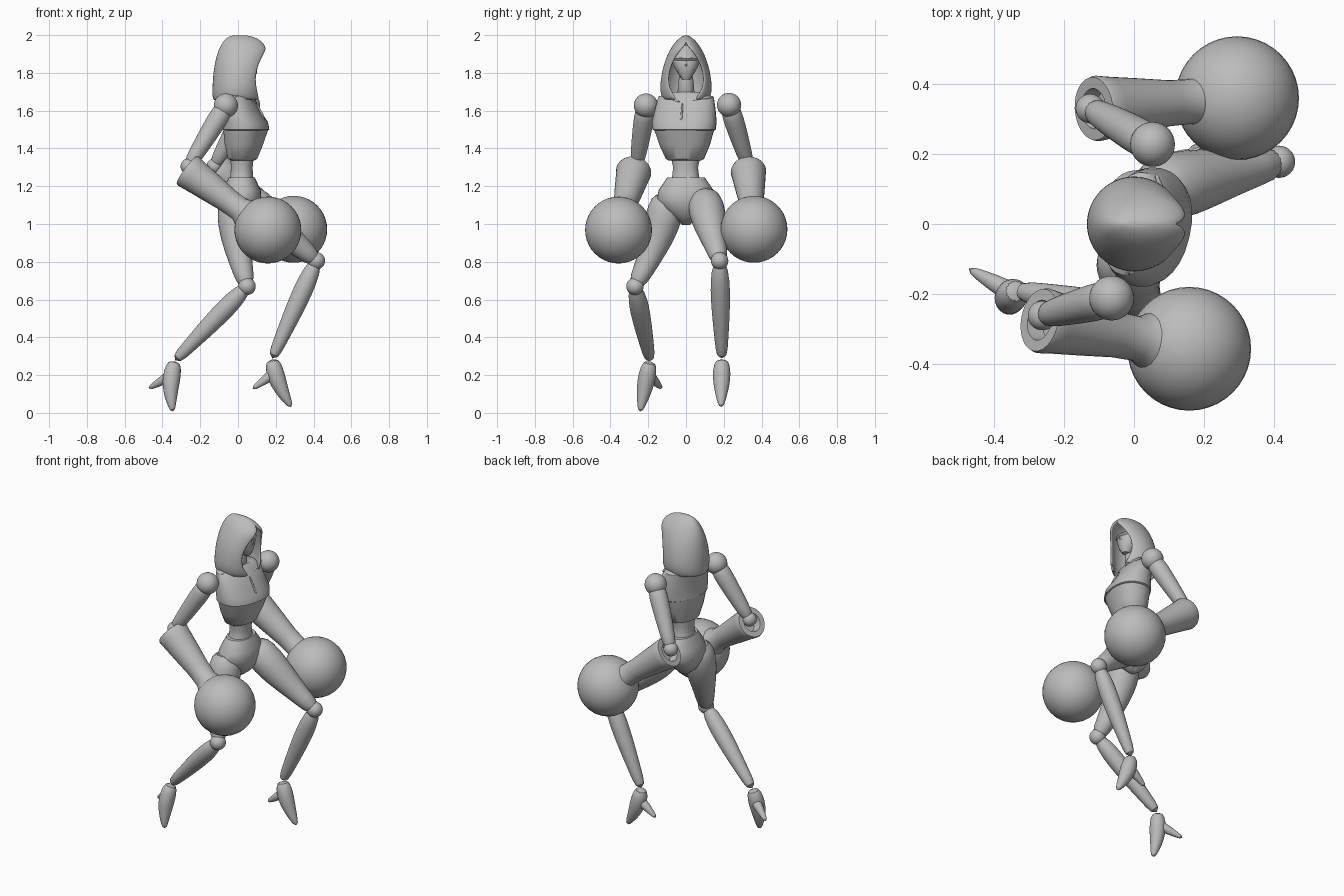
import bpy, bmesh
from math import sin, cos, pi, asin, radians
from mathutils import Vector

cube = bpy.data.objects.get("Cube")
if cube:
    bpy.data.objects.remove(cube, do_unlink=True)

shade = 0.5
grey = bpy.data.materials.new("plain grey")
grey.use_nodes = True
grey.diffuse_color = (shade, shade, shade, 1)
grey.node_tree.nodes["Principled BSDF"].inputs["Base Color"].default_value = (shade, shade, shade, 1)


def finish(name, bm, subdivision=0, angle=40, thickness=0):
    """Turn a bmesh into a shaded object."""
    bmesh.ops.remove_doubles(bm, verts=bm.verts, dist=0.0005)
    bmesh.ops.recalc_face_normals(bm, faces=bm.faces)
    mesh = bpy.data.meshes.new(name)
    bm.to_mesh(mesh)
    bm.free()
    mesh.materials.append(grey)
    for polygon in mesh.polygons:
        polygon.use_smooth = True
    mesh.set_sharp_from_angle(angle=radians(angle))
    part = bpy.data.objects.new(name, mesh)
    bpy.context.scene.collection.objects.link(part)
    if thickness:
        part.modifiers.new("Thickness", "SOLIDIFY").thickness = thickness
    if subdivision:
        smooth = part.modifiers.new("Smooth", "SUBSURF")
        smooth.levels = smooth.render_levels = subdivision


def skin(rings, closed=True, cap_start=True):
    """Bridge rows of points with quads and cap the ends."""
    bm = bmesh.new()
    rows = [[bm.verts.new(point) for point in ring] for ring in rings]
    count = len(rows[0])
    for low, high in zip(rows, rows[1:]):
        for i in range(count if closed else count - 1):
            j = (i + 1) % count
            bm.faces.new((low[i], low[j], high[j], high[i]))
    bm.faces.new(rows[-1])
    if cap_start:
        bm.faces.new(rows[0])
    return bm


def circle(centre, axis, radius, sides):
    side = axis.cross(Vector((0, 1, 0))).normalized()
    up = side.cross(axis).normalized()
    turns = [2 * pi * i / sides for i in range(sides)]
    return [centre + (side * cos(t) + up * sin(t)) * radius for t in turns]


def limb(name, start, end, radii, bow=(0, 0, 0), sides=16):
    """Tube with evenly spaced radii, bent sideways by bow."""
    start, end, bow = Vector(start), Vector(end), Vector(bow)
    last = len(radii) - 1
    rings = []
    for i, radius in enumerate(radii):
        t = i / last
        axis = (end - start + bow * pi * cos(pi * t)).normalized()
        rings.append(circle(start.lerp(end, t) + bow * sin(pi * t), axis, radius, sides))
    finish(name, skin(rings), 1, 60)


def lathe(name, start, end, profile):
    """Turned part along an axis; profile holds (distance, radius)."""
    start = Vector(start)
    axis = (Vector(end) - start).normalized()
    finish(name, skin([circle(start + axis * d, axis, r, 32) for d, r in profile]))


def ball(name, centre, radius):
    bm = bmesh.new()
    bmesh.ops.create_uvsphere(bm, u_segments=40, v_segments=20, radius=radius)
    bmesh.ops.translate(bm, verts=bm.verts, vec=centre)
    finish(name, bm, angle=60)


def loft(name, rows, yaw=0, sides=28):
    """Stack of rounded sections: (z, centre x, half depth, half width)."""
    def squared(value):
        return (1 if value > 0 else -1) * abs(value) ** 0.9

    c, s = cos(radians(yaw)), sin(radians(yaw))
    rings = []
    for z, middle, depth, width in rows:
        ring = []
        for i in range(sides):
            t = 2 * pi * i / sides
            x, y = middle + depth * squared(cos(t)), width * squared(sin(t))
            ring.append((x * c - y * s, x * s + y * c, z))
        rings.append(ring)
    finish(name, skin(rings))


# Hood: a domed shell with a pointed arch opening at +x
hood_rings = []
for i in range(13):
    z = 1.655 + 0.344 * sin(pi / 2 * i / 12)
    dome = 1 - ((z - 1.7) / 0.3) ** 2
    width = 0.138 * dome ** 0.6 * (1 if i else 0.9)
    back = -0.136 * dome ** 0.35
    front = min(0.13 + 0.13 * (z - 1.67), 0.22 * dome ** 0.35)
    arch = max(0, 1 - ((z - 1.79) / 0.165) ** 2) ** 0.6
    gap = asin(0.75 * arch)
    middle, depth = (front + back) / 2, (front - back) / 2
    angles = [gap + (2 * pi - 2 * gap) * k / 24 for k in range(25)]
    hood_rings.append([(middle + depth * cos(a), width * sin(a), z) for a in angles])
finish("hood", skin(hood_rings, closed=False, cap_start=False), 1, 180, 0.014)

# Head, brow, nose and neck
loft("head", [(1.765, .06, .025, .02), (1.8, .05, .05, .045), (1.845, .03, .075, .07),
              (1.88, .03, .07, .075), (1.945, .02, .03, .03)], sides=12)
loft("brow", [(1.865, .04, .064, .07), (1.875, .04, .072, .074), (1.885, .04, .064, .07)], sides=12)
limb("nose", (.09, 0, 1.88), (.1, 0, 1.83), (.004, .009, .004), (.012, 0, 0), 8)
limb("neck", (0, 0, 1.66), (.025, 0, 1.8), (.055, .04, .042))

# Torso, turned a little towards its right
loft("lower_ribs", [(1.335, .025, .055, .085), (1.345, .025, .075, .102),
                    (1.42, .032, .098, .135), (1.5, .042, .115, .16)], -13)
loft("upper_chest", [(1.495, .042, .11, .16), (1.5, .043, .12, .168), (1.54, .04, .114, .173),
                     (1.61, .015, .092, .162), (1.67, 0, .08, .15), (1.7, 0, .05, .1)], -13)
for name, side in (("left", 1), ("right", -1)):
    limb(name + "_collar_bone", (.088, side * .012 - .015, 1.645),
         (.02 + side * .04, side * .15, 1.675), (.006, .011, .008), (.015, 0, .005), 8)
limb("breastbone_seam", (.155, -.03, 1.5), (.09, -.018, 1.645), (.006, .006, .006), (.015, 0, 0), 8)
loft("waist", [(1.2, .02, .075, .09), (1.25, .02, .06, .072), (1.3, .02, .057, .066),
               (1.36, .022, .062, .08)], -6)
loft("pelvis", [(.995, .01, .025, .02), (1.03, .01, .07, .06), (1.08, .015, .1, .125),
                (1.13, .015, .11, .155), (1.18, .02, .1, .145), (1.245, .02, .07, .1)])

# Legs: the left steps forward, the right trails; heeled feet point down
thigh_radii = (.075, .1, .096, .083, .068, .056, .044)
shin_radii = (.036, .053, .052, .046, .037, .029)
foot_radii = (.034, .047, .048, .04, .028, .012)
heel_radii = (.036, .024, .011)
legs = {
    "left": ((.03, .09, 1.16), (.415, .178, .805), (.18, .19, .285),
             (.282, .186, .03), (.075, .19, .125), (0, 0, -.01)),
    "right": ((-.01, -.09, 1.16), (.048, -.27, .67), (-.335, -.19, .275),
              (-.346, -.243, .006), (-.475, -.127, .128), (-.025, .025, 0)),
}
for side, (hip, knee, ankle, toe, heel, bow) in legs.items():
    limb(side + "_thigh", hip, knee, thigh_radii, bow)
    ball(side + "_knee", knee, .046)
    limb(side + "_shin", knee, ankle, shin_radii)
    limb(side + "_foot", ankle, toe, foot_radii, (-.016, 0, 0))
    limb(side + "_heel", Vector(ankle).lerp(Vector(toe), .25), heel, heel_radii)

# Arms: ball shoulder, upper arm, cupped gauntlet, ball hand
gauntlet_profile = [(.05, .05), (0, .058), (0, .09), (.012, .094), (.05, .089),
                    (.15, .079), (.27, .066), (.35, .064), (.38, .078), (.42, .1)]
arms = {
    "left": ((.053, .228, 1.63), (-.125, .33, 1.305), (-.115, .33, 1.285), (.295, .36, .972)),
    "right": ((-.064, -.212, 1.627), (-.262, -.262, 1.305), (-.27, -.275, 1.285), (.158, -.357, .968)),
}
for side, (shoulder, elbow, cuff, hand) in arms.items():
    ball(side + "_shoulder", shoulder, .064)
    limb(side + "_upper_arm", shoulder, elbow, (.05, .056, .052, .048, .042, .034))
    ball(side + "_elbow", elbow, .042)
    lathe(side + "_gauntlet", cuff, hand, gauntlet_profile)
    ball(side + "_hand_ball", hand, .177)
